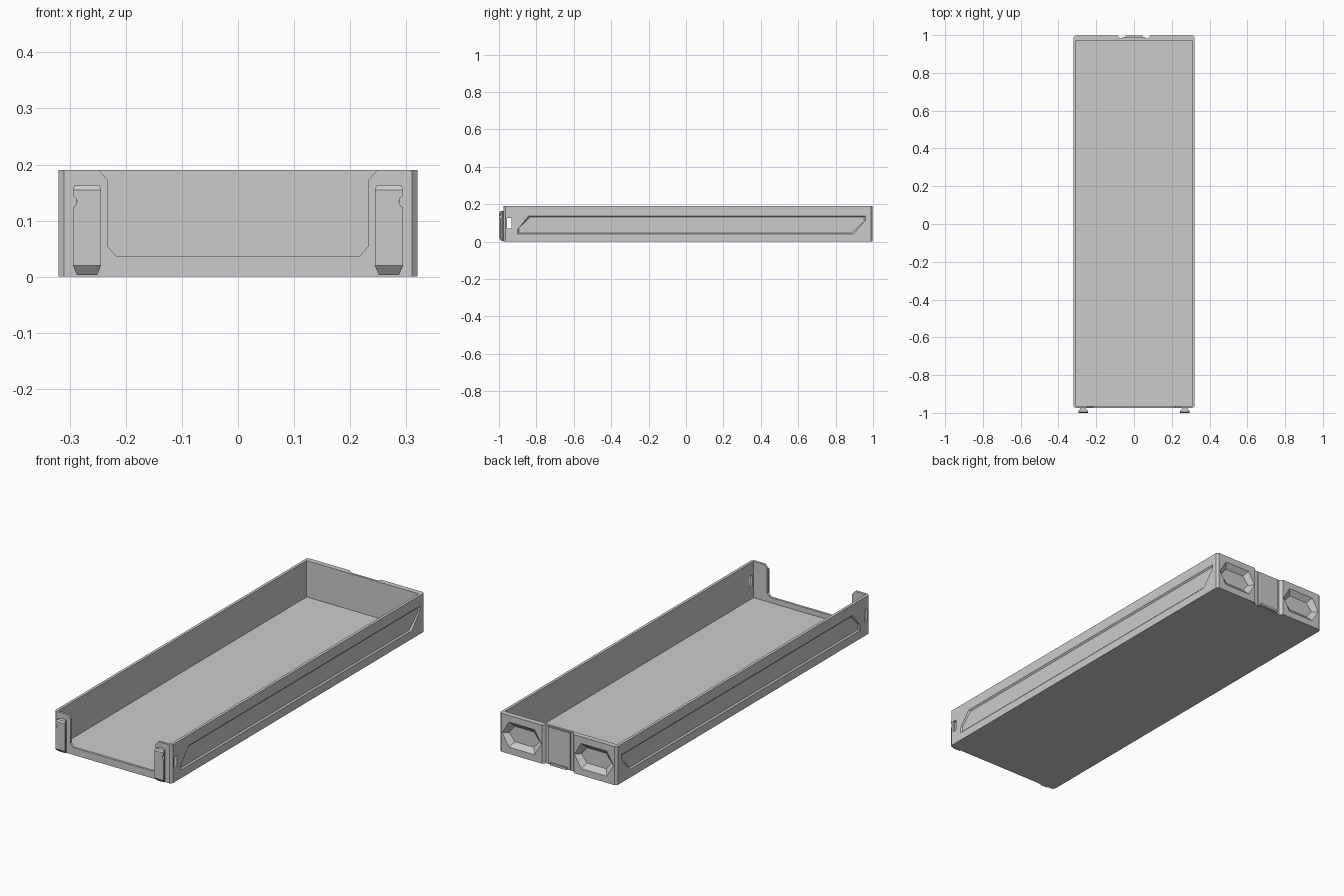
import bpy, bmesh
from mathutils import Vector

if "Cube" in bpy.data.objects:
    bpy.data.objects.remove(bpy.data.objects["Cube"])


def loft(name, rings):
    """Solid through matching rings of 3D points, capped at both ends."""
    bm = bmesh.new()
    vs = [[bm.verts.new(p) for p in r] for r in rings]
    n = len(vs[0])
    for a, b in zip(vs, vs[1:]):
        for i in range(n):
            j = (i + 1) % n
            bm.faces.new((a[i], a[j], b[j], b[i]))
    bm.faces.new(vs[0])
    bm.faces.new(vs[-1])
    bmesh.ops.recalc_face_normals(bm, faces=bm.faces)
    me = bpy.data.meshes.new(name)
    bm.to_mesh(me)
    bm.free()
    ob = bpy.data.objects.new(name, me)
    bpy.context.collection.objects.link(ob)
    return ob


def box(name, lo, hi):
    ring = lambda z: [(lo[0], lo[1], z), (hi[0], lo[1], z), (hi[0], hi[1], z), (lo[0], hi[1], z)]
    return loft(name, [ring(lo[2]), ring(hi[2])])


def cut(ob, cutter):
    m = ob.modifiers.new("cut", 'BOOLEAN')
    m.operation, m.solver, m.object = 'DIFFERENCE', 'EXACT', cutter
    bpy.context.view_layer.objects.active = ob
    bpy.ops.object.modifier_apply(modifier=m.name)
    bpy.data.objects.remove(cutter)


def grow(pts, d):
    """Push 2D points outward from their middle by d on both axes."""
    cx = sum(p[0] for p in pts) / len(pts)
    cz = sum(p[1] for p in pts) / len(pts)
    sg = lambda v: 0 if abs(v) < 1e-5 else (1 if v > 0 else -1)
    return [(x + sg(x - cx) * d, z + sg(z - cz) * d) for x, z in pts]


# Tray body with chamfered vertical corners
X, Y0, Y1, C = 0.32, -0.975, 0.998, 0.01
outline = [(-X + C, Y0), (X - C, Y0), (X, Y0 + C), (X, Y1 - C),
           (X - C, Y1), (-X + C, Y1), (-X, Y1 - C), (-X, Y0 + C)]
tray = loft("tray", [[(x, y, z) for x, y in outline] for z in (0, 0.19)])
cut(tray, box("cavity", (-0.306, -0.963, 0.011), (0.306, 0.972, 0.3)))

# Front opening
half = [(0.216, 0.036), (0.232, 0.054), (0.232, 0.172), (0.248, 0.19), (0.248, 0.25)]
prof = half + [(-x, z) for x, z in reversed(half)]
cut(tray, loft("opening", [[(x, y, z) for x, z in prof] for y in (-1.1, -0.9)]))

# Long sloped-end recesses and through slots on both sides
panel = [(-0.9, 0.04), (-0.9, 0.066), (-0.84, 0.138),
         (0.96, 0.138), (0.96, 0.115), (0.895, 0.04)]
for s in (-1, 1):
    cut(tray, loft("side_recess", [
        [(s * 0.33, y, z) for y, z in panel],
        [(s * 0.32, y, z) for y, z in panel],
        [(s * 0.3135, y, z) for y, z in grow(panel, -0.007)]]))
cut(tray, box("side_slots", (-0.5, -0.956, 0.07), (0.5, -0.932, 0.126)))

# Tapered hexagonal pockets in the back
for s in (-1, 1):
    def hexagon(y, w, f, h):
        return [(s * 0.197 + a, y, 0.095 + b) for a, b in
                ((-w, 0), (-f, h), (f, h), (w, 0), (f, -h), (-f, -h))]
    cut(tray, loft("pocket", [hexagon(1.01, 0.107, 0.07, 0.062),
                              hexagon(0.998, 0.107, 0.07, 0.062),
                              hexagon(0.977, 0.083, 0.052, 0.038)]))

# Full-height channel in the middle of the back
chan = [(-0.087, 1.01), (-0.087, 0.998), (-0.075, 0.983),
        (0.075, 0.983), (0.087, 0.998), (0.087, 1.01)]
cut(tray, loft("channel", [[(x, y, z) for x, y in chan] for z in (-0.1, 0.3)]))

# Plate and foot lip inside the channel
box("back_plate", (-0.06, 0.98, 0.004), (0.06, 0.989, 0.186))
box("back_lip", (-0.045, 0.985, 0.003), (0.045, 0.997, 0.014))

# Front clips: flared heads with tapered ends and a round notch
for s, side in ((-1, "left"), (1, "right")):
    rings = []
    for z, yf, w in ((0.003, -0.986, 0.018), (0.02, -1.0, 0.025),
                     (0.155, -1.0, 0.025), (0.163, -0.994, 0.022)):
        ym = min(-0.985, yf + 0.009)
        r = [(0.016, -0.97), (0.016, -0.982), (w, ym), (w, yf)]
        r += [(-x, y) for x, y in reversed(r)]
        rings.append([(s * 0.269 + x, y, z) for x, y in r])
    clip = loft("front_clip_" + side, rings)
    bpy.ops.mesh.primitive_cylinder_add(vertices=16, radius=0.011, depth=0.022,
                                        location=(s * 0.298, -0.996, 0.134),
                                        rotation=(1.5707963, 0, 0))
    cut(clip, bpy.context.object)
